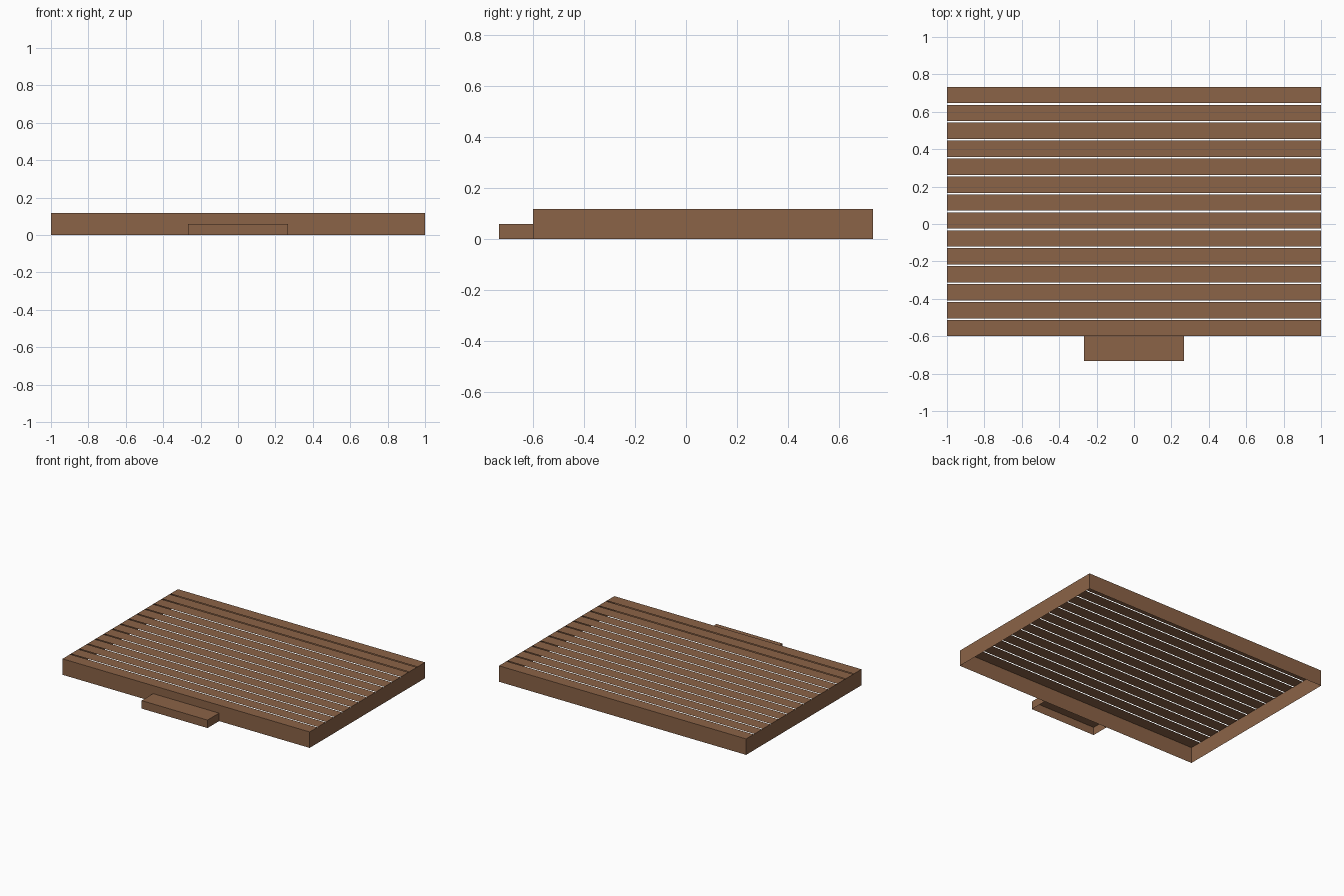
import bpy

if "Cube" in bpy.data.objects:
    bpy.data.objects.remove(bpy.data.objects["Cube"])

# Main sizes
HALF_X = 1.0
FRONT, BACK = -0.6, 0.7333
DECK_H = 0.1167
STEP_X, STEP_FRONT, STEP_H = 0.2667, -0.7333, 0.0583
BOARDS, GAP = 14, 0.0085

wood = bpy.data.materials.new("brown_wood")
wood.diffuse_color = (0.258, 0.125, 0.063, 1)
wood.use_nodes = True
wood.node_tree.nodes["Principled BSDF"].inputs["Base Color"].default_value = wood.diffuse_color


def add_mesh(name, verts, faces):
    mesh = bpy.data.meshes.new(name)
    mesh.from_pydata(verts, [], faces)
    mesh.materials.append(wood)
    obj = bpy.data.objects.new(name, mesh)
    bpy.context.collection.objects.link(obj)
    return obj


def open_shell(name, half_x, y0, y1, h, faces):
    """Thin-walled box with the chosen faces."""
    ring = [(-half_x, y0), (half_x, y0), (half_x, y1), (-half_x, y1)]
    verts = [(x, y, z) for z in (0, h) for x, y in ring]
    sides = {"front": (0, 1, 5, 4), "right": (1, 2, 6, 5),
             "back": (2, 3, 7, 6), "left": (3, 0, 4, 7), "top": (4, 5, 6, 7)}
    return add_mesh(name, verts, [sides[f] for f in faces])


# Skirt around the deck, open below
open_shell("deck_skirt", HALF_X, FRONT, BACK, DECK_H,
           ["front", "right", "back", "left"])

# Deck boards with narrow gaps
width = (BACK - FRONT - GAP * (BOARDS - 1)) / BOARDS
for i in range(BOARDS):
    y0 = FRONT + i * (width + GAP)
    y1 = y0 + width
    add_mesh(f"deck_board_{i + 1}",
             [(-HALF_X, y0, DECK_H), (HALF_X, y0, DECK_H),
              (HALF_X, y1, DECK_H), (-HALF_X, y1, DECK_H)], [(0, 1, 2, 3)])

# Front step, open below
open_shell("front_step", STEP_X, STEP_FRONT, FRONT, STEP_H,
           ["front", "right", "left", "top"])
